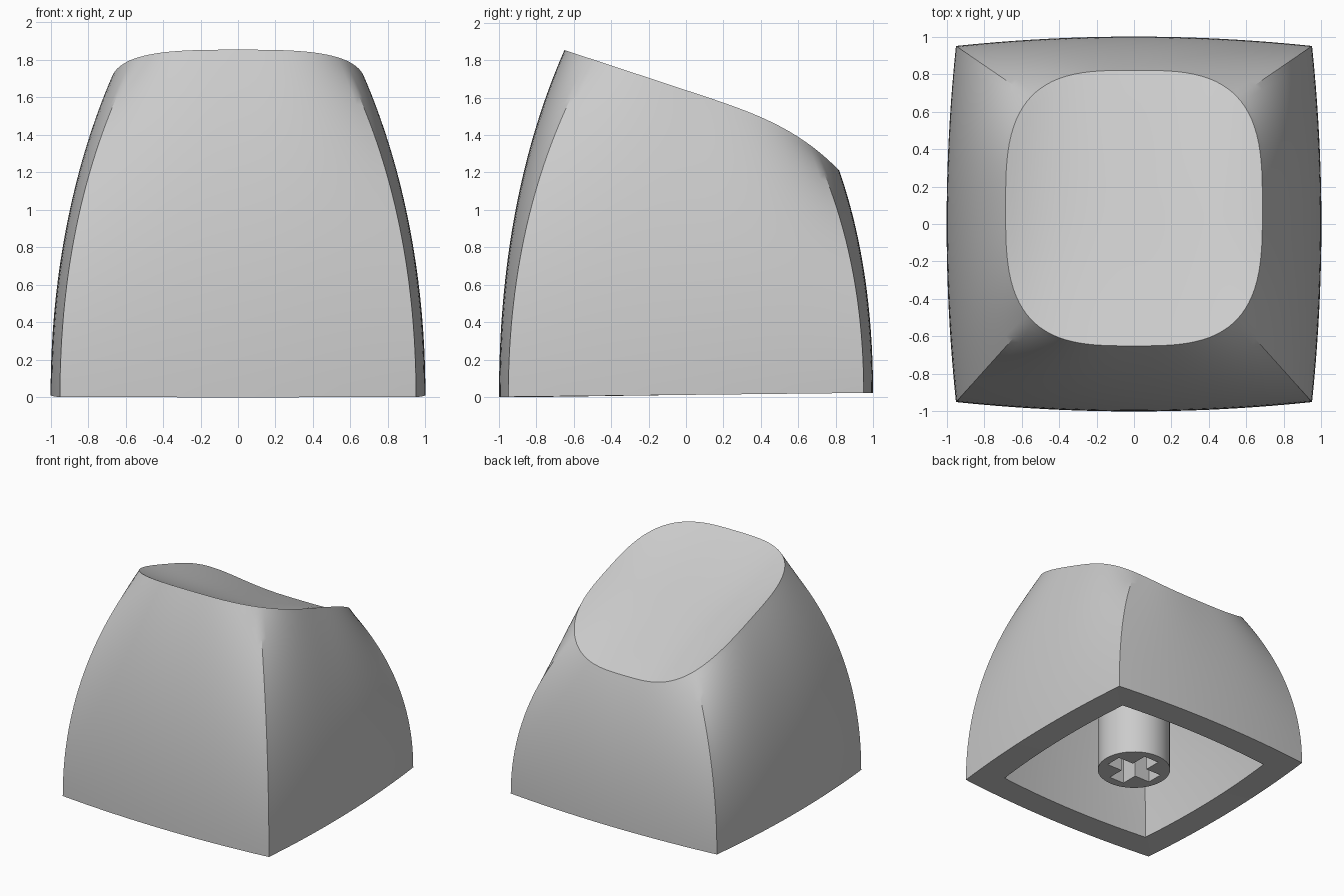
import bpy, bmesh, math
from mathutils import Vector

cube = bpy.data.objects.get("Cube")
if cube:
    bpy.data.objects.remove(cube)

# One matte grey plastic
grey = bpy.data.materials.new("grey plastic")
grey.use_nodes = True
colour = (0.6, 0.6, 0.6, 1)
grey.diffuse_color = colour
grey.node_tree.nodes["Principled BSDF"].inputs["Base Color"].default_value = colour

SIDE = 28       # columns along each side
LEVELS = 32     # rows up each wall
DISH = 16       # rings across the dished top


def base_points():
    """Square with bowed sides and crisp corners, anticlockwise."""
    points = []
    for quarter in range(4):
        a = quarter * math.pi / 2
        for i in range(SIDE):
            u = 2 * i / SIDE - 1
            x, y = 1 - 0.05 * u * u, 0.95 * u
            points.append(Vector((x * math.cos(a) - y * math.sin(a),
                                  x * math.sin(a) + y * math.cos(a), 0)))
    for p in points:
        p.z = 0.011 * (p.y + 1)
    return points


def rim_point(base):
    """Rounded rim above a base point, sloping down to the back."""
    n = 3.2
    k = (abs(base.x) ** n + abs(base.y) ** n) ** (-1 / n)
    x, y = 0.685 * base.x * k, 0.085 + 0.735 * base.y * k
    return Vector((x, y, 1.64 - 0.33 * y - 0.327 * max(y, 0) ** 3.6))


def wall_point(base, rim, t):
    """Quadratic curve leaving the base vertically."""
    handle = Vector((base.x, base.y, 0.57 * rim.z))
    return base * (1 - t) ** 2 + handle * 2 * t * (1 - t) + rim * t * t


def dish_point(rim, t):
    """Sloping plane that blends up to the rim."""
    y = 0.085 + (rim.y - 0.085) * t
    lift = rim.z - (1.55 - 0.4 * rim.y)
    return Vector((rim.x * t, y, 1.55 - 0.4 * y + lift * t ** 3))


def inner(p):
    """Shrink a point of the outer skin onto the hollow inside."""
    return Vector((p.x * 0.77, p.y * 0.77, p.z * 0.85 if p.z > 0.03 else p.z))


def bridge(bm, a, b):
    n = len(a)
    return [bm.faces.new((a[i], a[(i + 1) % n], b[(i + 1) % n], b[i])) for i in range(n)]


def finish(obj, angle):
    bpy.ops.object.select_all(action="DESELECT")
    obj.select_set(True)
    bpy.context.view_layer.objects.active = obj
    bpy.ops.object.shade_smooth_by_angle(angle=math.radians(angle), keep_sharp_edges=True)


def new_object(name, bm):
    bmesh.ops.recalc_face_normals(bm, faces=bm.faces)
    mesh = bpy.data.meshes.new(name)
    bm.to_mesh(mesh)
    bm.free()
    mesh.materials.append(grey)
    obj = bpy.data.objects.new(name, mesh)
    bpy.context.collection.objects.link(obj)
    return obj


# Cap shell: hollow ceiling, inner wall, outer wall and dished top as one skin
bm = bmesh.new()
bases = base_points()
rims = [rim_point(b) for b in bases]
walls = [[wall_point(b, r, j / LEVELS) for b, r in zip(bases, rims)]
         for j in range(LEVELS + 1)]
dish = [[dish_point(r, 1 - j / DISH) for r in rims] for j in range(1, DISH)]
outer = walls + dish
rows = [[inner(p) for p in row] for row in reversed(outer)] + outer
rings = [[bm.verts.new(p) for p in row] for row in rows]
for lower, upper in zip(rings, rings[1:]):
    bridge(bm, lower, upper)
bm.faces.new(rings[0])
bm.faces.new(rings[-1])

# Keep the rim of the dish crisp
rim_ring = rings[len(outer) + LEVELS]
for i, v in enumerate(rim_ring):
    bm.edges.get((v, rim_ring[i - 1])).smooth = False
finish(new_object("cap_shell", bm), 28)


# Stem: round post with a cross-shaped socket in its lower end
bm = bmesh.new()
bmesh.ops.create_cone(bm, cap_ends=True, segments=48, radius1=0.288, radius2=0.288, depth=1.35)
bmesh.ops.translate(bm, vec=(0, 0, 0.7), verts=bm.verts)
stem = new_object("stem", bm)

for size in ((0.43, 0.14, 0.84), (0.14, 0.43, 0.84)):
    bm = bmesh.new()
    bmesh.ops.create_cube(bm, size=1)
    bmesh.ops.scale(bm, vec=size, verts=bm.verts)
    cutter = new_object("socket_cutter", bm)
    cutter.hide_render = True
    cut = stem.modifiers.new("socket", "BOOLEAN")
    cut.operation = "DIFFERENCE"
    cut.solver = "EXACT"
    cut.object = cutter
    bpy.context.view_layer.objects.active = stem
    bpy.ops.object.modifier_apply(modifier=cut.name)
    bpy.data.objects.remove(cutter)
finish(stem, 30)
